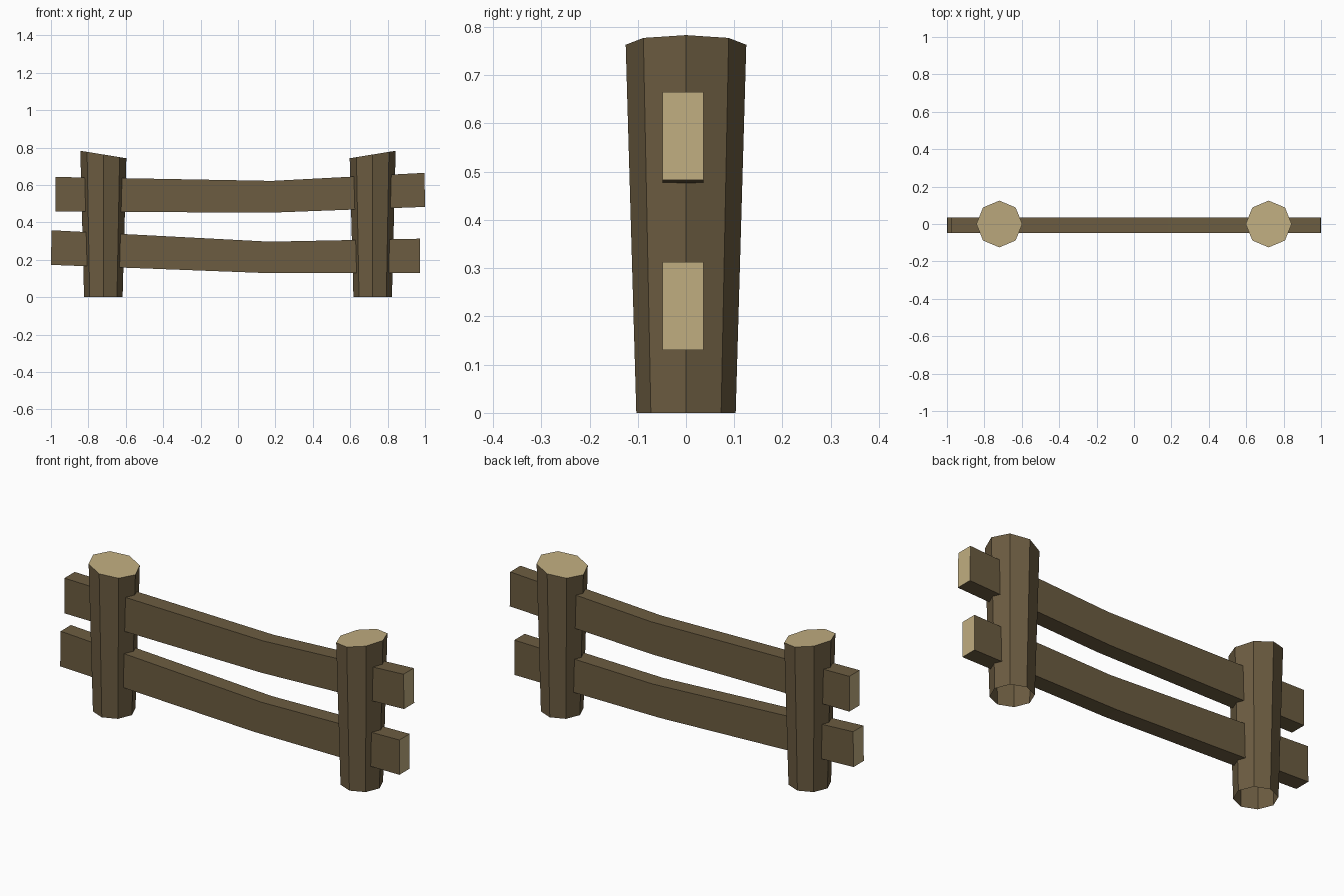
import bpy, bmesh, math

if "Cube" in bpy.data.objects:
    bpy.data.objects.remove(bpy.data.objects["Cube"])


def material(name, rgb):
    m = bpy.data.materials.new(name)
    m.diffuse_color = (*rgb, 1)
    m.use_nodes = True
    m.node_tree.nodes["Principled BSDF"].inputs["Base Color"].default_value = m.diffuse_color
    return m


BARK = material("brown wood", (0.150, 0.108, 0.053))
CUT = material("pale cut wood", (0.527, 0.418, 0.216))


def finish(bm, name):
    mesh = bpy.data.meshes.new(name)
    bm.to_mesh(mesh)
    bm.free()
    mesh.materials.append(BARK)
    mesh.materials.append(CUT)
    obj = bpy.data.objects.new(name, mesh)
    bpy.context.collection.objects.link(obj)
    return obj


def post(name, side):
    """Flared octagonal post, open underneath, top sawn at a slant."""
    cx, n = side * 0.72, 8
    bm = bmesh.new()
    bottom, top = [], []
    for i in range(n):
        a = 2 * math.pi * i / n
        c, s = math.cos(a), math.sin(a)
        bottom.append(bm.verts.new((cx + 0.103 * c, 0.103 * s, 0)))
        top.append(bm.verts.new((cx + 0.123 * c, 0.125 * s, 0.763 + side * 0.02 * c)))
    for i in range(n):
        j = (i + 1) % n
        bm.faces.new((bottom[i], bottom[j], top[j], top[i]))
    bm.faces.new(top).material_index = 1
    return finish(bm, name)


def rail(name, sections):
    """Bent plank lofted through sections of (x low, z low, x high, z high)."""
    bm = bmesh.new()
    y0, y1 = -0.049, 0.036
    rings = [[bm.verts.new(p) for p in
              ((xl, y0, zl), (xl, y1, zl), (xh, y1, zh), (xh, y0, zh))]
             for xl, zl, xh, zh in sections]
    for a, b in zip(rings, rings[1:]):
        for i in range(4):
            j = (i + 1) % 4
            bm.faces.new((a[i], a[j], b[j], b[i]))
    # sawn ends
    for ring in (rings[0], rings[-1]):
        bm.faces.new(ring).material_index = 1
    bmesh.ops.recalc_face_normals(bm, faces=bm.faces)
    return finish(bm, name)


# Posts
post("left_post", -1)
post("right_post", 1)

# Rails running through both posts
rail("upper_rail", [(-0.975, 0.458, -0.975, 0.643),
                    (0.17, 0.452, 0.18, 0.622),
                    (1.0, 0.483, 0.997, 0.665)])
rail("lower_rail", [(-1.0, 0.173, -0.997, 0.358),
                    (0.13, 0.130, 0.17, 0.297),
                    (0.973, 0.130, 0.973, 0.313)])
